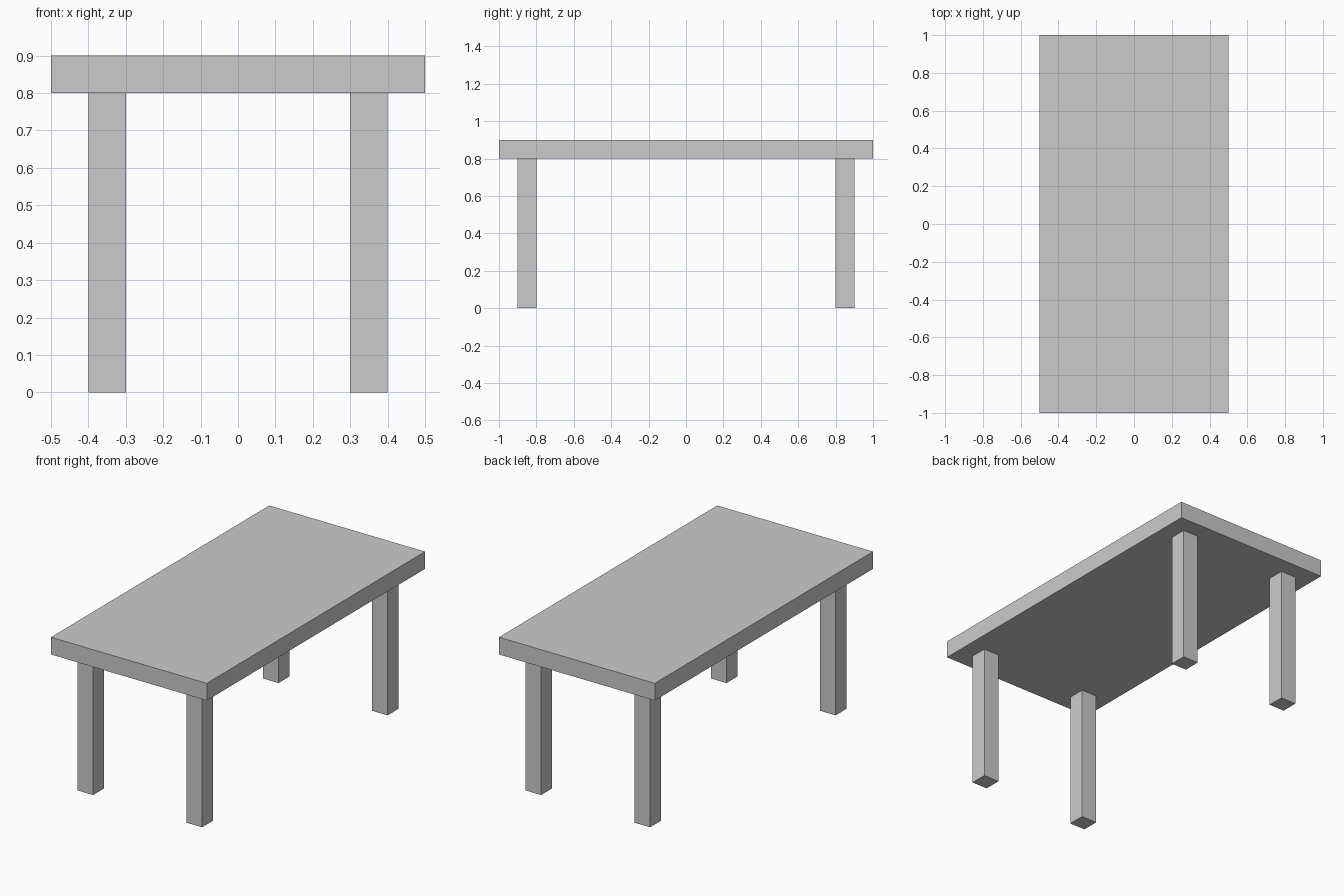
import bpy

if "Cube" in bpy.data.objects:
    bpy.data.objects.remove(bpy.data.objects["Cube"])


def box(name, center, size):
    bpy.ops.mesh.primitive_cube_add(size=1, location=center)
    obj = bpy.context.object
    obj.name = name
    obj.scale = size
    bpy.ops.object.transform_apply(location=False, rotation=False, scale=True)
    return obj


# Table top slab
box("table_top", (0, 0, 0.85), (1.0, 2.0, 0.1))

# Four square legs, set in from the corners
for side, x in (("left", -0.35), ("right", 0.35)):
    for end, y in (("front", -0.85), ("back", 0.85)):
        box(f"{end}_{side}_leg", (x, y, 0.4), (0.1, 0.1, 0.8))
